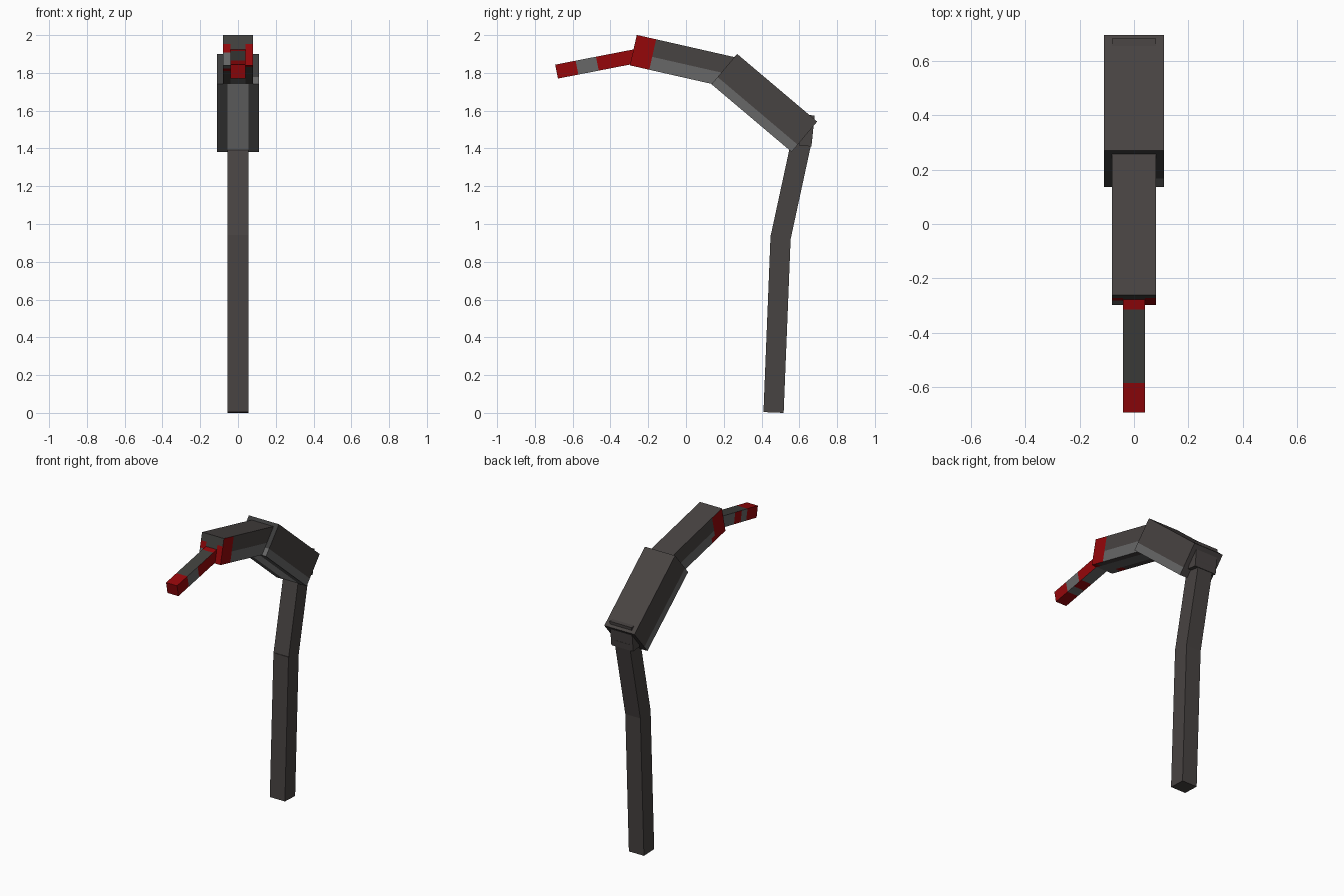
import bpy, bmesh, math
from mathutils import Matrix, Vector

if "Cube" in bpy.data.objects:
    bpy.data.objects.remove(bpy.data.objects["Cube"])

COLOURS = [
    ("warm dark grey", (0.064, 0.056, 0.054)),
    ("light grey", (0.135, 0.135, 0.135)),
    ("deep red", (0.300, 0.002, 0.003)),
    ("charcoal", (0.045, 0.045, 0.045)),
    ("neutral dark grey", (0.052, 0.051, 0.047)),
    ("pale grey", (0.580, 0.580, 0.580)),
]
DARK, LIGHT, RED, BLACK, NEUTRAL, PALE = range(6)
MATS = []
for label, rgb in COLOURS:
    m = bpy.data.materials.new(label)
    m.diffuse_color = (*rgb, 1)
    m.use_nodes = True
    m.node_tree.nodes["Principled BSDF"].inputs["Base Color"].default_value = m.diffuse_color
    MATS.append(m)


def box(name, y, z, angle, length, width, height, rule, cuts=((), (), ())):
    """Box running along local +y from a lower edge at (y, z), cut into cells and coloured by rule."""
    bm = bmesh.new()
    bmesh.ops.create_cube(bm, size=1)
    for v in bm.verts:
        v.co = Vector((v.co.x * width, (v.co.y + 0.5) * length, (v.co.z + 0.5) * height))
    for axis in range(3):
        for c in cuts[axis]:
            point, normal = Vector(), Vector()
            point[axis], normal[axis] = c, 1
            bmesh.ops.bisect_plane(bm, geom=bm.verts[:] + bm.edges[:] + bm.faces[:],
                                   plane_co=point, plane_no=normal)
    bm.normal_update()
    for f in bm.faces:
        f.material_index = rule(f.calc_center_median(), f.normal)
    bm.transform(Matrix.Translation((0, y, z)) @ Matrix.Rotation(math.radians(angle), 4, 'X'))
    me = bpy.data.meshes.new(name)
    bm.to_mesh(me)
    bm.free()
    for m in MATS:
        me.materials.append(m)
    ob = bpy.data.objects.new(name, me)
    bpy.context.collection.objects.link(ob)
    return ob


def plain(c, n):
    return DARK


# Beak: red tip, dark top, banded sides and underside
def beak_rule(c, n):
    if c.y < 0.11:
        return RED
    if n.z > 0.5:
        return RED if c.y > 0.385 else NEUTRAL
    if n.x > 0.5:
        return LIGHT if c.y < 0.22 else RED
    return RED if 0.17 < c.y < 0.24 else LIGHT


box("beak", -0.678, 1.77, 11, 0.46, 0.08, 0.075, beak_rule,
    ((), (0.11, 0.17, 0.22, 0.24, 0.385), ()))


# Head and neck: dark crown, red face band, pale lower cheeks, striped throat
def head_rule(c, n):
    if n.z > 0.5:
        return DARK
    if n.z < -0.5:
        if c.x < -0.04:
            return LIGHT if c.y < 0.08 else RED if c.y < 0.14 else DARK
        if c.x > 0.04:
            return RED if c.y < 0.04 else DARK
        return LIGHT
    if n.y < -0.5:
        if c.z > 0.115 or abs(c.x) < 0.04:
            return NEUTRAL
        return LIGHT if c.x < 0 and c.z < 0.07 else RED
    if abs(n.x) > 0.5 and c.y < 0.105:
        return RED
    if n.x < -0.5 and c.y < 0.14 and c.z < 0.035:
        return RED
    return LIGHT if c.z < 0.07 else DARK


box("head_and_neck", -0.297, 1.84, -12.8, 0.54, 0.16, 0.165, head_rule,
    ((-0.04, 0.04), (0.04, 0.08, 0.105, 0.14), (0.035, 0.07, 0.115)))


# Body: charcoal front end, pale belly stripe, light lower edges
def body_rule(c, n):
    if n.z > 0.5:
        return DARK
    if n.z < -0.5:
        return PALE if abs(c.x) < 0.055 else LIGHT
    if abs(n.x) > 0.5:
        return LIGHT if c.z < 0.05 else DARK
    if n.y < -0.5:
        return LIGHT if c.x > 0.055 and c.z < 0.05 else BLACK
    return DARK


box("body", 0.135, 1.74, -40.2, 0.555, 0.22, 0.21, body_rule,
    ((-0.055, 0.055), (), (0.05,)))

# Tail slab and the two leg segments
box("tail", 0.664, 1.41, 84, 0.165, 0.16, 0.065, plain)
box("upper_leg", 0.554, 0.92, 77.8, 0.545, 0.11, 0.107, plain)
box("lower_leg", 0.517, 0.0, 87.7, 0.938, 0.11, 0.107, plain)
